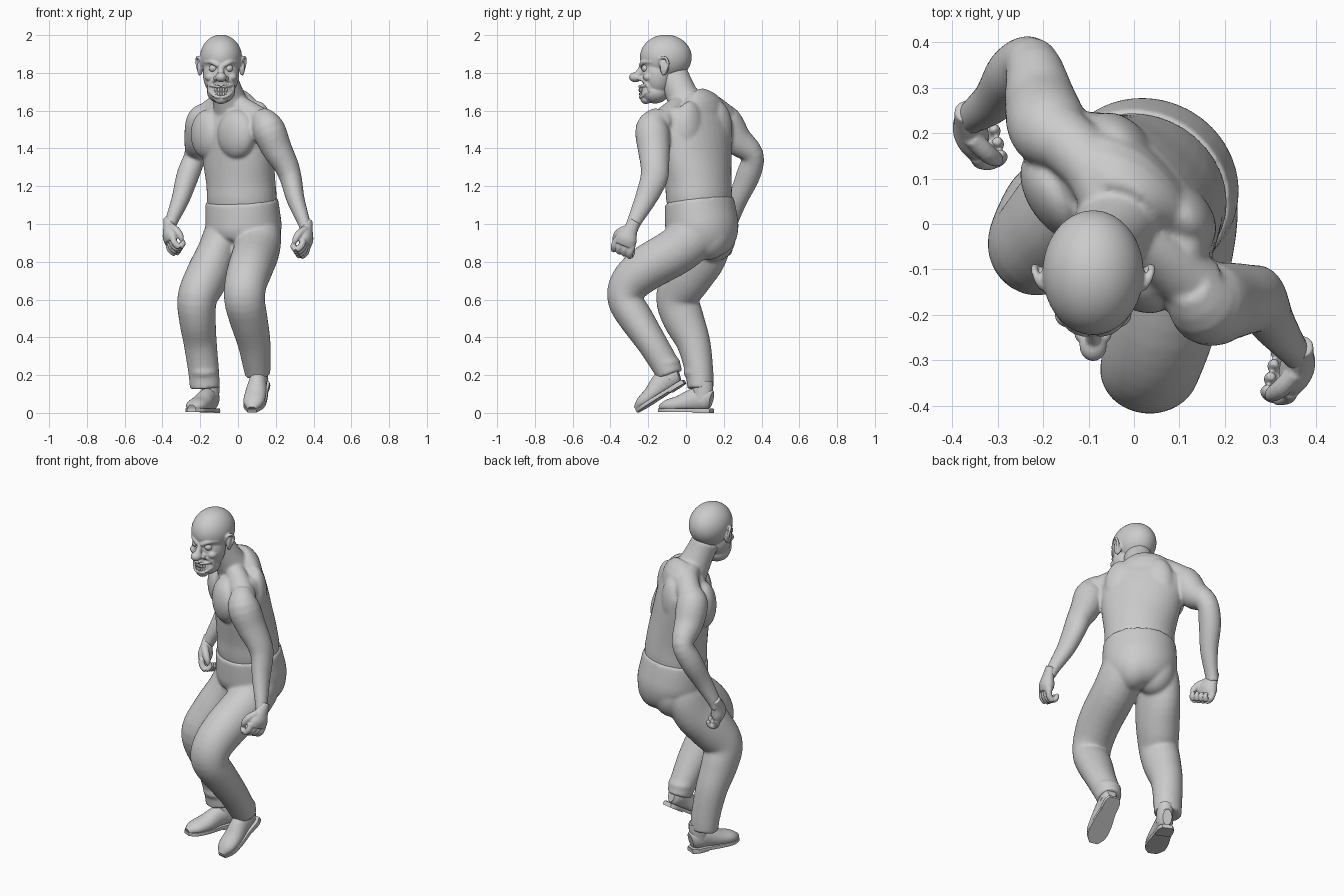
import bpy, bmesh, math
from mathutils import Vector, Matrix

I4 = Matrix.Identity(4)


def resample(pts, k=4):
    out, n = [], len(pts)
    for i in range(n - 1):
        p0, p1, p2, p3 = pts[max(i - 1, 0)], pts[i], pts[i + 1], pts[min(i + 2, n - 1)]
        for j in range(k):
            t = j / k
            out.append([0.5 * (2 * b + (c - a) * t + (2 * a - 5 * b + 4 * c - d) * t * t
                               + (3 * b - a - 3 * c + d) * t ** 3)
                        for a, b, c, d in zip(p0, p1, p2, p3)])
    return out + [list(pts[-1])]


def tube(bm, pts, sides=24, M=I4, zlim=(-9, 9)):
    """Loft of ellipses: each point is x, y, z, half width, half depth, yaw in degrees."""
    pts = resample([tuple(p) + (0,) * (6 - len(p)) for p in pts])
    rings = []
    for i, p in enumerate(pts):
        c = Vector(p[:3])
        t = (Vector(pts[min(i + 1, len(pts) - 1)][:3]) - Vector(pts[max(i - 1, 0)][:3])).normalized()
        yaw = math.radians(p[5])
        s = Vector((math.cos(yaw), math.sin(yaw), 0))
        s = (s - t * s.dot(t)).normalized()
        n = t.cross(s)
        ring = []
        for j in range(sides):
            a = 2 * math.pi * j / sides
            v = c + s * p[3] * math.cos(a) + n * p[4] * math.sin(a)
            v.z = min(max(v.z, zlim[0]), zlim[1])
            ring.append(bm.verts.new(M @ v))
        rings.append(ring)
    for r, q in zip(rings, rings[1:]):
        for j in range(sides):
            k = (j + 1) % sides
            bm.faces.new((r[j], r[k], q[k], q[j]))
    bm.faces.new(rings[0])
    bm.faces.new(rings[-1])


def ball(bm, loc, size, yaw=0, M=I4, seg=24):
    m = M @ Matrix.Translation(loc) @ Matrix.Rotation(math.radians(yaw), 4, 'Z') @ Matrix.Diagonal((*size, 1))
    bmesh.ops.create_uvsphere(bm, u_segments=seg, v_segments=seg * 2 // 3, radius=1, matrix=m)


def finish(bm, name, voxel=0, smooth=0):
    """Turn the parts into one object; a voxel size blends them into one skin."""
    bmesh.ops.recalc_face_normals(bm, faces=bm.faces)
    for f in bm.faces:
        f.smooth = True
    me = bpy.data.meshes.new(name)
    bm.to_mesh(me)
    bm.free()
    ob = bpy.data.objects.new(name, me)
    bpy.context.collection.objects.link(ob)
    if voxel:
        r = ob.modifiers.new("blend", 'REMESH')
        r.mode, r.voxel_size, r.use_smooth_shade = 'VOXEL', voxel, True
        s = ob.modifiers.new("soften", 'SMOOTH')
        s.factor, s.iterations = 0.5, smooth
    else:
        bpy.context.view_layer.objects.active = ob
        ob.select_set(True)
        bpy.ops.object.shade_smooth_by_angle(angle=math.radians(40))
        ob.select_set(False)
    return ob


# Twisted torso with neck and arms
bm = bmesh.new()
tube(bm, [(.02, .075, 1.0, .165, .14, -30), (.02, .07, 1.12, .19, .166, -32), (.015, .065, 1.22, .194, .164, -38),
          (0, .055, 1.35, .214, .156, -45), (-.015, .05, 1.48, .23, .145, -48), (-.02, .055, 1.57, .225, .125, -48),
          (-.02, .06, 1.63, .16, .1, -45), (-.03, .03, 1.675, .08, .07, -30)], 36)
tube(bm, [(-.03, .02, 1.6, .1, .1), (-.055, -.025, 1.69, .084, .084), (-.085, -.07, 1.79, .074, .082)])
C, U, F = Vector((-.02, .04, 0)), Vector((.67, -.74, 0)), Vector((-.74, -.67, 0))
for s in (-1, 1):
    # chest muscle, shoulder blade
    ball(bm, C + U * s * .115 + F * .09 + Vector((0, 0, 1.475)), (.115, .07, .13), -48 + s * 8, seg=36)
    ball(bm, C + U * s * .1 - F * .08 + Vector((0, 0, 1.5)), (.09, .06, .15), -48, seg=36)
# neck-to-shoulder muscles
tube(bm, [(-.06, .02, 1.66, .05, .05), (-.09, .12, 1.635, .065, .06), (-.16, .19, 1.575, .07, .07)])
tube(bm, [(-.03, -.02, 1.65, .05, .05), (.05, -.07, 1.6, .06, .055), (.14, -.14, 1.53, .07, .07)])
tube(bm, [(-.14, .16, 1.6, .05, .05), (-.185, .205, 1.55, .086, .085), (-.205, .265, 1.45, .08, .082),
          (-.225, .352, 1.365, .06, .06), (-.265, .33, 1.26, .06, .064), (-.305, .275, 1.13, .048, .052),
          (-.35, .24, 1.02, .035, .04), (-.367, .23, .97, .03, .036)])
tube(bm, [(.12, -.13, 1.58, .05, .05), (.158, -.175, 1.51, .086, .09), (.205, -.17, 1.4, .08, .086),
          (.255, -.165, 1.31, .066, .076), (.28, -.17, 1.24, .058, .073), (.305, -.215, 1.13, .048, .058),
          (.345, -.27, 1.02, .035, .04), (.36, -.29, .97, .03, .036)])
finish(bm, "torso_and_arms", .008, 7)

# Trousers
bm = bmesh.new()
tube(bm, [(.02, .07, 1.125, .2, .175, -33), (.025, .078, 1.05, .204, .185, -33), (.03, .085, .97, .203, .19, -28),
          (.025, .085, .9, .175, .168, -22), (.015, .08, .855, .11, .11, -20)], 36)
ball(bm, (.1, .115, .95), (.11, .125, .14), seg=36)
ball(bm, (-.02, .15, .94), (.11, .115, .14), seg=36)
tube(bm, [(.115, .085, 1.05, .08, .1), (.12, .05, .96, .108, .13), (.1, -.04, .865, .122, .126),
          (.065, -.21, .765, .119, .12), (.04, -.3, .68, .112, .107), (.035, -.32, .595, .108, .094),
          (.055, -.265, .5, .102, .092), (.085, -.18, .37, .088, .08), (.1, -.105, .245, .073, .074),
          (.105, -.085, .2, .067, .07)])
tube(bm, [(-.06, .1, 1.03, .08, .1), (-.075, .1, .95, .105, .14), (-.11, .07, .84, .11, .148),
          (-.165, .005, .72, .115, .132), (-.215, -.045, .61, .106, .114), (-.215, -.015, .5, .098, .11),
          (-.2, .04, .37, .088, .09), (-.182, .07, .22, .082, .075), (-.175, .077, .13, .08, .07)])
# bunched cloth above the hems
for c, r in (((-.182, .065, .215), .08), ((.1, -.105, .265), .076)):
    ball(bm, c, (r, r, .045), 10)
finish(bm, "trousers", .008, 12)

# Shoes: the left one flat, the right one with its heel raised
for name, loc, yaw, pitch in (("flat_shoe", (-.125, .135, 0), -24, 0), ("raised_shoe", (.133, -.005, .155), -13, 32)):
    bm = bmesh.new()
    M = (Matrix.Translation(loc) @ Matrix.Rotation(math.radians(yaw), 4, 'Z')
         @ Matrix.Rotation(math.radians(pitch), 4, 'X'))
    upper = [(0, 0, .07, .025, .045), (0, -.03, .075, .042, .06), (0, -.1, .07, .047, .06),
             (0, -.18, .047, .057, .046), (0, -.25, .036, .053, .035), (0, -.295, .025, .022, .018)]
    tube(bm, upper, M=M, zlim=(.02, .2))
    tube(bm, [(x, y * 1.01, .015, a + .003, .04) for x, y, z, a, b in upper], M=M, zlim=(.006, .024))
    tube(bm, [(0, .002, .01, .03, .04), (0, -.03, .01, .046, .04), (0, -.09, .01, .046, .04)],
         M=M, zlim=(0, .02))
    tube(bm, [(0, -.055, .06, .045, .05), (0, -.05, .12, .045, .055), (0, -.045, .17, .045, .05)], M=M)
    finish(bm, name)

# Half-closed hands
for name, loc, s, yaw in (("hand_a", (-.367, .232, 1.0), 1, 15), ("hand_b", (.367, -.285, .985), -1, -15)):
    bm = bmesh.new()
    M = (Matrix.Translation(loc) @ Matrix.Rotation(math.radians(yaw), 4, 'Z')
         @ Matrix.Rotation(math.radians(-22), 4, 'X') @ Matrix.Scale(1.17, 4))
    tube(bm, [(0, .004, .03, .02, .022), (0, -.003, -.02, .027, .036), (0, -.005, -.06, .033, .05),
              (0, -.005, -.092, .024, .05)], M=M)
    for i in range(4):
        y = -.047 + .027 * i
        tube(bm, [(0, y, -.08, .015, .015), (s * .004, y, -.11, .015, .015), (s * .024, y, -.13, .014, .014),
                  (s * .043, y, -.115, .013, .013), (s * .042, y, -.095, .008, .008)], 10, M)
    tube(bm, [(0, -.03, -.025, .018, .018), (s * .018, -.054, -.055, .018, .018),
              (s * .032, -.06, -.085, .015, .015), (s * .037, -.056, -.105, .008, .008)], 10, M)
    finish(bm, name, .0045, 3)

# Head with scowling face
X = -.09
bm = bmesh.new()
ball(bm, (X, -.107, 1.882), (.111, .137, .12), seg=60)
ball(bm, (X, -.15, 1.79), (.095, .085, .12), seg=40)
ball(bm, (X, -.165, 1.7), (.074, .076, .062), seg=36)
ball(bm, (X, -.212, 1.662), (.036, .03, .027))
ball(bm, (X, -.268, 1.777), (.03, .034, .026))
tube(bm, [(X, -.225, 1.845, .014, .014), (X, -.243, 1.81, .016, .018), (X, -.262, 1.78, .02, .02)], 12)
for s in (-1, 1):
    # brow, forehead crease, cheek, nostril, smile fold, ear
    tube(bm, [(X + s * .012, -.238, 1.837, .012, .012), (X + s * .045, -.225, 1.857, .014, .013),
              (X + s * .085, -.18, 1.858, .009, .009)], 12)
    tube(bm, [(X + s * .008, -.236, 1.875, .006, .006), (X + s * .04, -.221, 1.894, .007, .007),
              (X + s * .07, -.198, 1.89, .004, .004)], 10)
    ball(bm, (X + s * .055, -.198, 1.778), (.03, .03, .024))
    ball(bm, (X + s * .026, -.243, 1.772), (.015, .018, .014))
    tube(bm, [(X + s * .03, -.234, 1.765, .009, .009), (X + s * .061, -.205, 1.74, .01, .01),
              (X + s * .066, -.194, 1.7, .008, .008)], 10)
    ball(bm, (X + s * .11, -.115, 1.83), (.014, .024, .042), s * 20)
    tube(bm, [(X + s * .1, -.138, 1.84, .007, .007), (X + s * .113, -.138, 1.875, .008, .008),
              (X + s * .127, -.11, 1.88, .008, .008), (X + s * .127, -.095, 1.845, .008, .008),
              (X + s * .11, -.122, 1.79, .01, .01)], 10)
# lips
for z0, z1, y in ((1.735, 1.727, -.247), (1.7, 1.672, -.245)):
    tube(bm, [(X - .06, -.208, z0, .007, .007), (X - .03, y + .01, z1 + .003, .008, .008), (X, y, z1, .008, .008),
              (X + .03, y + .01, z1 + .003, .008, .008), (X + .06, -.208, z0, .007, .007)], 12)
finish(bm, "head", .0045, 3)

# Eyeballs and bared teeth
bm = bmesh.new()
for s in (-1, 1):
    ball(bm, (X + s * .042, -.213, 1.824), (.022, .022, .02))
finish(bm, "eyes")
bm = bmesh.new()
for i in range(-3, 4):
    y = -.244 + .003 * i * i
    ball(bm, (X + i * .0135, y, 1.71), (.0068, .007, .012))
    ball(bm, (X + i * .0135, y + .002, 1.688), (.0065, .007, .01))
finish(bm, "teeth")
